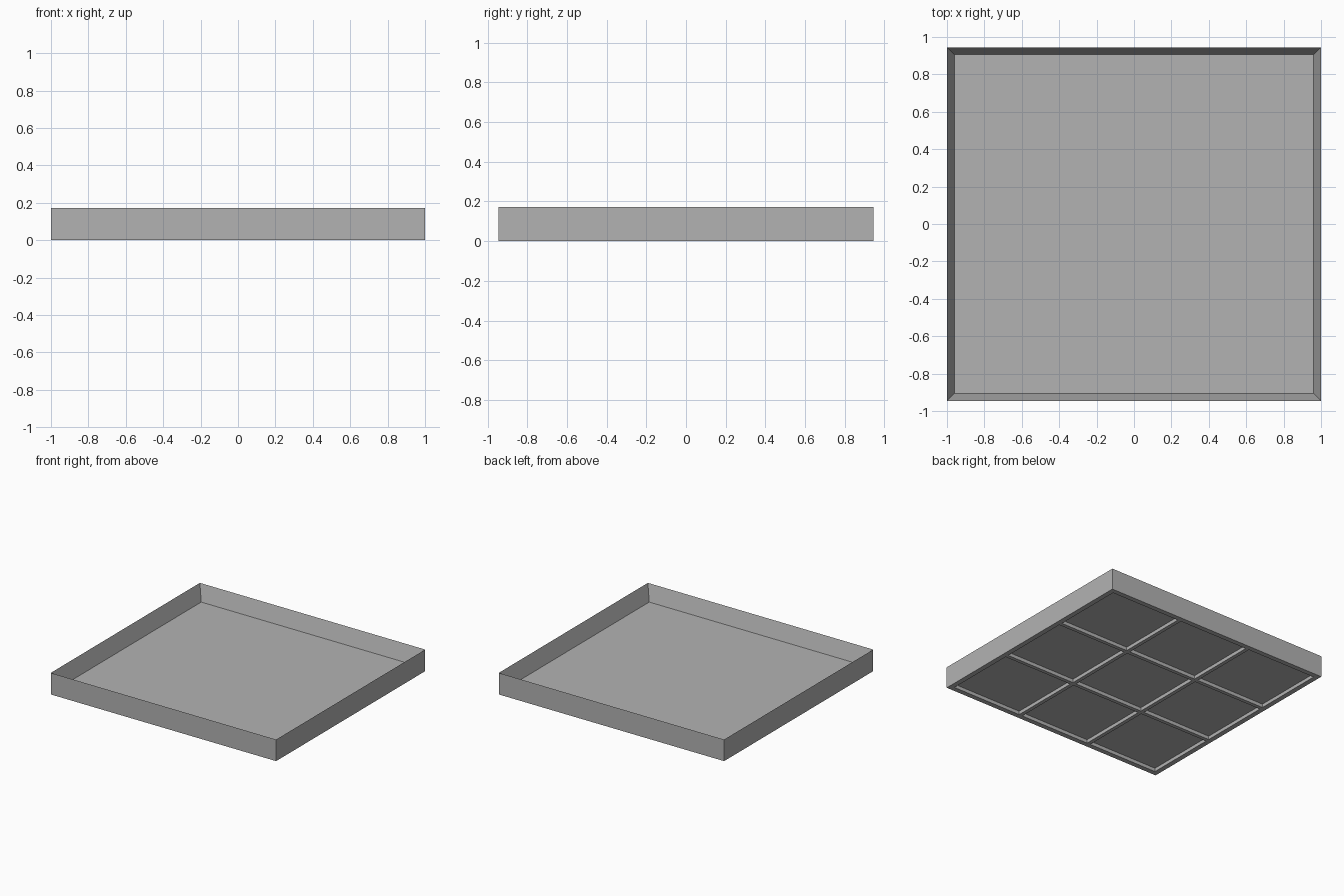
import bpy, bmesh

W, D, H = 1.0, 0.945, 0.173      # half width, half depth, height
WALL, FLOOR = 0.04, 0.045        # wall thickness at its foot, floor height
RIB, POCKET = 0.03, 0.028        # rib width and pocket depth underneath
N = 3                            # pockets per side

cube = bpy.data.objects.get("Cube")
if cube:
    bpy.data.objects.remove(cube, do_unlink=True)

grey = bpy.data.materials.new("plain grey")
grey.use_nodes = True
colour = (0.45, 0.45, 0.45, 1)
grey.diffuse_color = colour
grey.node_tree.nodes["Principled BSDF"].inputs["Base Color"].default_value = colour


def bands(half):
    """Cut positions across one side: edge, then both ends of each pocket, edge."""
    inner = half - WALL
    size = (2 * inner - (N - 1) * RIB) / N
    cuts = [-half]
    for i in range(N):
        start = -inner + i * (size + RIB)
        cuts += [start, start + size]
    return cuts + [half]


bm = bmesh.new()


def ring(w, d, z):
    return [bm.verts.new((sx * w, sy * d, z))
            for sx, sy in ((-1, -1), (1, -1), (1, 1), (-1, 1))]


# Upright outer walls, sharp rim, inner walls sloping down to the floor
foot, rim, floor = ring(W, D, 0), ring(W, D, H), ring(W - WALL, D - WALL, FLOOR)
for low, high in ((foot, rim), (rim, floor)):
    for i in range(4):
        j = (i + 1) % 4
        bm.faces.new((low[i], low[j], high[j], high[i]))
bm.faces.new(floor)

# Underside grid, its odd cells pushed up into pockets that leave ribs between
xs, ys = bands(W), bands(D)
grid = [[bm.verts.new((x, y, 0)) for y in ys] for x in xs]
for i in range(len(xs) - 1):
    for j in range(len(ys) - 1):
        loop = [grid[i][j], grid[i][j + 1], grid[i + 1][j + 1], grid[i + 1][j]]
        if i % 2 and j % 2:
            roof = [bm.verts.new((v.co.x, v.co.y, POCKET)) for v in loop]
            for k in range(4):
                m = (k + 1) % 4
                bm.faces.new((loop[k], loop[m], roof[m], roof[k]))
            loop = roof
        bm.faces.new(loop)

mesh = bpy.data.meshes.new("tray")
bm.to_mesh(mesh)
bm.free()
mesh.materials.append(grey)
tray = bpy.data.objects.new("tray", mesh)
bpy.context.collection.objects.link(tray)
